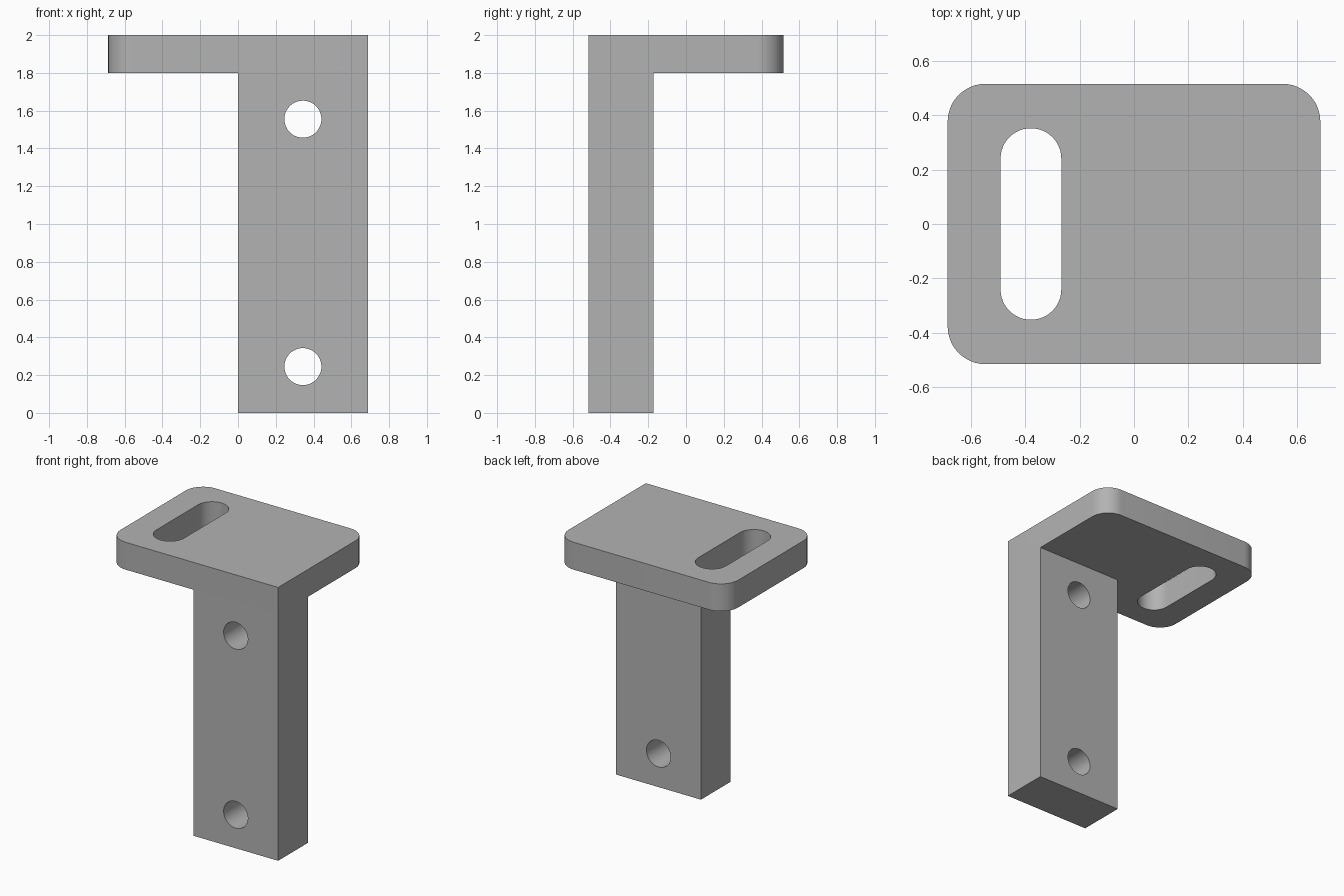
import bpy, bmesh
from math import pi, cos, sin, radians
from mathutils import Vector, Matrix

cube = bpy.data.objects.get("Cube")
if cube:
    bpy.data.objects.remove(cube, do_unlink=True)

W, D, H = 0.687, 0.517, 2.0     # half width, half depth, height
PLATE_Z = 1.8                   # underside of the plate
COL_BACK = -0.173               # back of the upright

grey = bpy.data.materials.new("plain grey")
grey.use_nodes = True
colour = (0.45, 0.45, 0.45, 1)
grey.diffuse_color = colour
grey.node_tree.nodes["Principled BSDF"].inputs["Base Color"].default_value = colour


def arc(cx, cy, r, start, sweep, steps):
    """Points along an arc, angles in radians."""
    return [(cx + r * cos(start + sweep * i / steps),
             cy + r * sin(start + sweep * i / steps)) for i in range(steps + 1)]


def prism(name, outline, z0, z1, matrix=Matrix()):
    """Extrude a closed outline from z0 to z1."""
    bm = bmesh.new()
    face = bm.faces.new([bm.verts.new((x, y, z0)) for x, y in outline])
    grown = bmesh.ops.extrude_face_region(bm, geom=[face])
    top = [v for v in grown["geom"] if isinstance(v, bmesh.types.BMVert)]
    bmesh.ops.translate(bm, verts=top, vec=Vector((0, 0, z1 - z0)))
    bmesh.ops.transform(bm, matrix=matrix, verts=bm.verts)
    bmesh.ops.recalc_face_normals(bm, faces=bm.faces)
    mesh = bpy.data.meshes.new(name)
    bm.to_mesh(mesh)
    bm.free()
    mesh.materials.append(grey)
    obj = bpy.data.objects.new(name, mesh)
    bpy.context.collection.objects.link(obj)
    return obj


def combine(target, tool, operation):
    """Apply a boolean and discard the tool object."""
    tool.hide_render = True
    mod = target.modifiers.new(operation, 'BOOLEAN')
    mod.operation, mod.object, mod.solver = operation, tool, 'EXACT'
    bpy.context.view_layer.objects.active = target
    bpy.ops.object.modifier_apply(modifier=mod.name)
    bpy.data.objects.remove(tool, do_unlink=True)


# Top plate: three rounded corners, square corner above the upright
r = 0.14
outline = [(W, -D)]
for sx, sy, start in ((1, 1, 0), (-1, 1, pi / 2), (-1, -1, pi)):
    outline += arc(sx * (W - r), sy * (D - r), r, start, pi / 2, 12)
bracket = prism("bracket", outline, PLATE_Z, H)

# Upright, flush with the plate's front and left side
upright = prism("upright", [(0, -D), (W, -D), (W, COL_BACK), (0, COL_BACK)], 0, PLATE_Z)
combine(bracket, upright, 'UNION')

# Long slot through the plate
sr, sx, sy = 0.112, -0.38, 0.241
slot = arc(sx, sy, sr, 0, pi, 24) + arc(sx, -sy, sr, pi, pi, 24)
combine(bracket, prism("slot_cutter", slot, PLATE_Z - 0.1, H + 0.1), 'DIFFERENCE')

# Two screw holes through the upright
to_front = Matrix.Rotation(radians(90), 4, 'X')
for z in (0.245, 1.555):
    circle = arc(W / 2, z, 0.098, 0, 2 * pi, 48)[:-1]
    combine(bracket, prism("hole_cutter", circle, 0, 0.8, to_front), 'DIFFERENCE')

# Clean flat faces, smooth curved walls
bm = bmesh.new()
bm.from_mesh(bracket.data)
bmesh.ops.remove_doubles(bm, verts=bm.verts, dist=0.0001)
bmesh.ops.dissolve_limit(bm, angle_limit=radians(0.5), verts=bm.verts, edges=bm.edges)
bm.to_mesh(bracket.data)
bm.free()

bpy.ops.object.select_all(action='DESELECT')
bracket.select_set(True)
bpy.context.view_layer.objects.active = bracket
bpy.ops.object.shade_smooth_by_angle(angle=radians(30))
